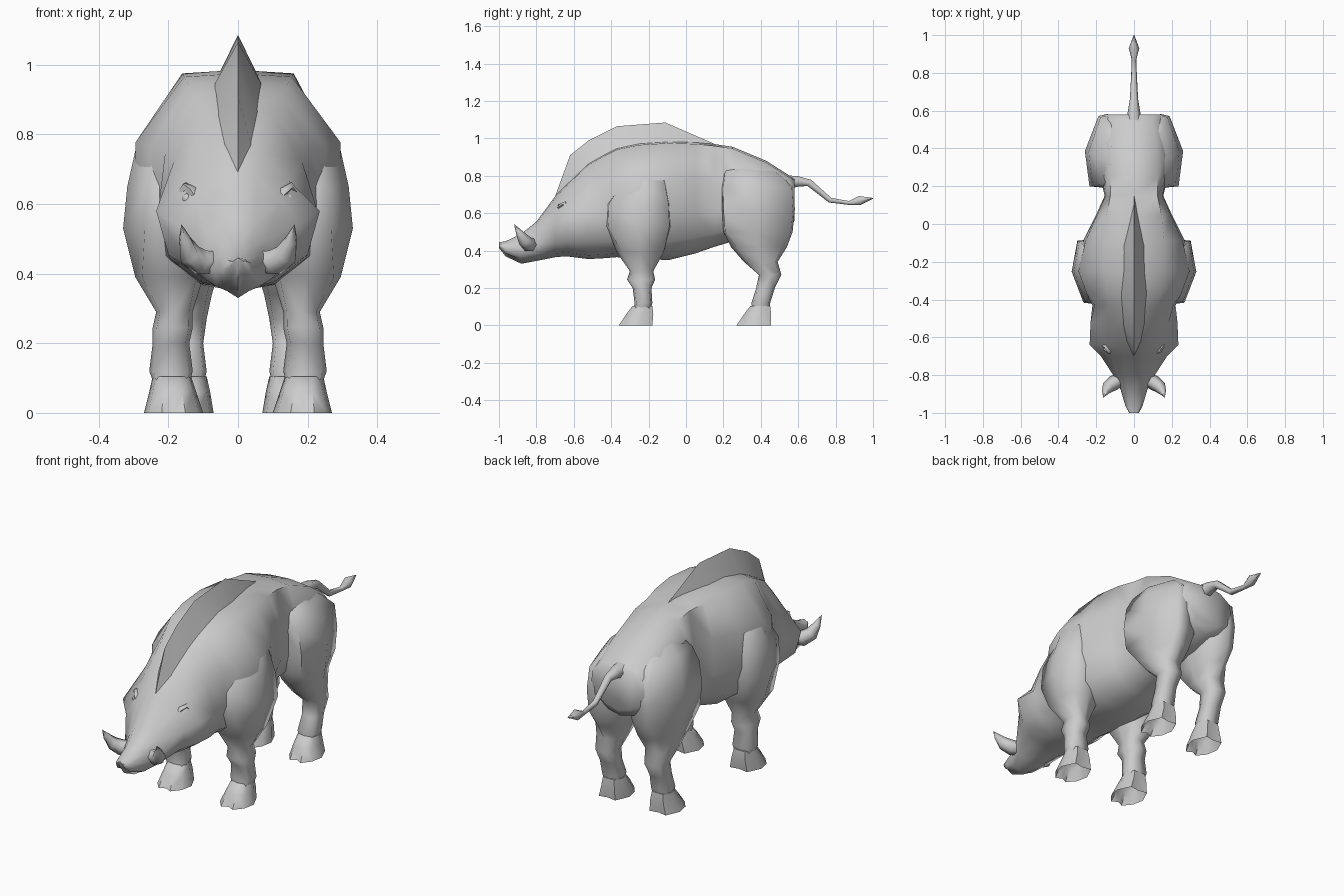
import bpy, bmesh, math
from mathutils import Vector

cube = bpy.data.objects.get("Cube")
if cube:
    bpy.data.objects.remove(cube, do_unlink=True)

hide = bpy.data.materials.new("grey hide")
hide.use_nodes = True
hide.diffuse_color = (0.6, 0.6, 0.6, 1)
hide.node_tree.nodes["Principled BSDF"].inputs["Base Color"].default_value = (0.6, 0.6, 0.6, 1)


def finish(name, bm, angle=40):
    """Turn a bmesh into a shaded object."""
    bmesh.ops.remove_doubles(bm, verts=bm.verts, dist=0.0005)
    bmesh.ops.recalc_face_normals(bm, faces=bm.faces)
    mesh = bpy.data.meshes.new(name)
    bm.to_mesh(mesh)
    bm.free()
    mesh.materials.append(hide)
    obj = bpy.data.objects.new(name, mesh)
    bpy.context.collection.objects.link(obj)
    bpy.ops.object.select_all(action='DESELECT')
    obj.select_set(True)
    bpy.context.view_layer.objects.active = obj
    bpy.ops.object.shade_smooth_by_angle(angle=math.radians(angle))
    return obj


def loft(name, rings, angle=40, open_end=False):
    """Skin a list of closed rings and cap the ends."""
    bm = bmesh.new()
    rows = [[bm.verts.new(p) for p in ring] for ring in rings]
    n = len(rows[0])
    for a, b in zip(rows, rows[1:]):
        for i in range(n):
            j = (i + 1) % n
            bm.faces.new((a[i], a[j], b[j], b[i]))
    bm.faces.new(rows[0][::-1])
    if not open_end:
        bm.faces.new(rows[-1])
    return finish(name, bm, angle)


def tube(name, path, sides=6, angle=65):
    """Tapered tube along points of (x, y, z, radius)."""
    pts = [Vector(p[:3]) for p in path]
    rings = []
    for i, p in enumerate(pts):
        d = (pts[min(i + 1, len(pts) - 1)] - pts[max(i - 1, 0)]).normalized()
        u = d.cross(Vector((0, 0, 1)) if abs(d.z) < 0.9 else Vector((0, 1, 0))).normalized()
        v = d.cross(u)
        r = path[i][3]
        turn = [math.tau * k / sides for k in range(sides)]
        rings.append([p + r * (u * math.cos(t) + v * math.sin(t)) for t in turn])
    return loft(name, rings, angle)


def body_ring(y, top, bottom, w, zw, flat, m):
    """Cross-section with a flat back, a widest line and a rounded belly."""
    half = [(flat, top - 0.01), (w * m, (top + zw) / 2), (w, zw),
            (w * 0.85, zw + (bottom - zw) * 0.6), (w * 0.45, bottom + 0.02)]
    left = [(x, y, z) for x, z in half]
    right = [(-x, y, z) for x, z in reversed(half)]
    return [(0, y, top)] + left + [(0, y, bottom)] + right


# Head and trunk: y, top, bottom, half width, widest height, back width, upper fullness
trunk = [
    (-1.0, .445, .415, .025, .43, .015, .9), (-.965, .45, .37, .045, .41, .03, .9),
    (-.88, .49, .33, .07, .41, .04, .85), (-.8, .555, .345, .11, .44, .05, .75),
    (-.7, .69, .365, .175, .54, .05, .7), (-.64, .755, .37, .235, .58, .07, .62),
    (-.52, .87, .355, .23, .575, .1, .8), (-.43, .92, .36, .22, .58, .125, .95),
    (-.37, .95, .365, .255, .58, .14, .98), (-.25, .975, .355, .3, .58, .155, .98),
    (-.09, .985, .35, .27, .6, .16, .95), (.05, .98, .385, .2, .6, .145, .97),
    (.15, .97, .42, .155, .6, .125, .97), (.25, .955, .45, .18, .62, .125, .97),
    (.43, .88, .48, .2, .65, .12, .95), (.555, .8, .52, .165, .68, .1, .97),
    (.58, .785, .56, .155, .68, .085, .95)]
loft("body", [body_ring(*s) for s in trunk], 65)


# Legs: height, front y, back y, inner x, outer x
front_leg = [
    (.88, -.28, -.18, .1, .17), (.775, -.34, -.11, .08, .29), (.65, -.42, -.085, .08, .318),
    (.53, -.425, -.08, .08, .33), (.39, -.37, -.12, .1, .295), (.29, -.3, -.175, .13, .235),
    (.245, -.315, -.165, .13, .245), (.2, -.285, -.185, .14, .245),
    (.12, -.275, -.18, .13, .255), (.08, -.28, -.19, .14, .24)]
rear_leg = [
    (.89, .24, .38, .03, .1), (.81, .2, .5, .03, .2), (.74, .19, .575, .03, .24),
    (.62, .19, .582, .02, .26),
    (.5, .2, .57, .03, .25), (.42, .24, .54, .05, .235), (.34, .31, .49, .075, .215),
    (.27, .39, .51, .09, .2), (.2, .375, .475, .1, .195),
    (.12, .35, .45, .09, .2), (.08, .355, .445, .1, .19)]


def leg_ring(z, y0, y1, x0, x1, front_corner, back_corner, side):
    """Eight-sided section, square-cornered on the thigh and rounder below."""
    cx, cy, rx, ry = (x0 + x1) / 2, (y0 + y1) / 2, (x1 - x0) / 2, (y1 - y0) / 2
    square = .95 if z > .45 else .8
    if z < .4:
        front_corner = back_corner = .8
    shape = [(1, 0), (back_corner, square), (0, 1), (-.8, .8),
             (-1, 0), (-.8, -.8), (0, -1), (front_corner, -square)]
    return [(side * (cx + rx * u), cy + ry * v, z) for u, v in shape]


def hoof_ring(z, y0, y1, x0, x1, cleft, side):
    """Hoof outline with a notch between the toes."""
    cx, rx, ly = (x0 + x1) / 2, (x1 - x0) / 2, y1 - y0
    shape = [(0, cleft), (.4, 0), (.85, .25), (1, .6), (.6, 1), (0, 1 - cleft / 2),
             (-.6, 1), (-1, .6), (-.85, .25), (-.4, 0)]
    return [(side * (cx + rx * u), y0 + ly * v, z) for u, v in shape]


hooves = {
    "front": [(.105, -.285, -.18, .135, .245, 0), (.06, -.32, -.175, .12, .255, .03),
              (0, -.36, -.18, .1, .27, .1)],
    "rear": [(.105, .345, .45, .09, .2, 0), (.06, .31, .455, .08, .21, .03),
             (0, .27, .455, .07, .23, .1)]}

for side, word in ((1, "left"), (-1, "right")):
    for end, leg, corners in (("front", front_leg, (.5, .76)), ("rear", rear_leg, (.8, .4))):
        loft(f"{word}_{end}_leg", [leg_ring(*s, *corners, side) for s in leg], 75, True)
        loft(f"{word}_{end}_hoof", [hoof_ring(*s, side) for s in hooves[end]], 60, True)

    # Tusk curving out, forward and up
    tube(f"{word}_tusk", [(side * .06, -.82, .435, .034), (side * .105, -.84, .432, .04),
                          (side * .138, -.865, .455, .034), (side * .152, -.89, .495, .02),
                          (side * .162, -.918, .54, .001)], 6)

    # Eye and brow
    bm = bmesh.new()
    bmesh.ops.create_icosphere(bm, subdivisions=2, radius=.016)
    bmesh.ops.translate(bm, verts=bm.verts, vec=(side * .145, -.662, .615))
    finish(f"{word}_eye", bm)
    tube(f"{word}_brow", [(side * .115, -.69, .61, .002), (side * .13, -.672, .635, .016),
                          (side * .148, -.645, .648, .016), (side * .185, -.63, .615, .003)], 5)

# Bristle crest: y, base height, ridge height, half width
crest = [(-.7, .68, .69, .001), (-.62, .76, .91, .04), (-.52, .85, .99, .062),
         (-.37, .93, 1.065, .075), (-.11, .96, 1.085, .062), (.15, .95, .972, .001)]
loft("crest", [[(w, y, b), (0, y, t), (-w, y, b)] for y, b, t, w in crest], 25)

# Tail with a tuft at the tip
tube("tail", [(0, .53, .765, .045), (0, .6, .77, .032), (0, .66, .762, .022),
              (0, .77, .67, .016), (0, .87, .655, .012), (0, .93, .668, .028),
              (0, 1.0, .68, .002)], 6)
